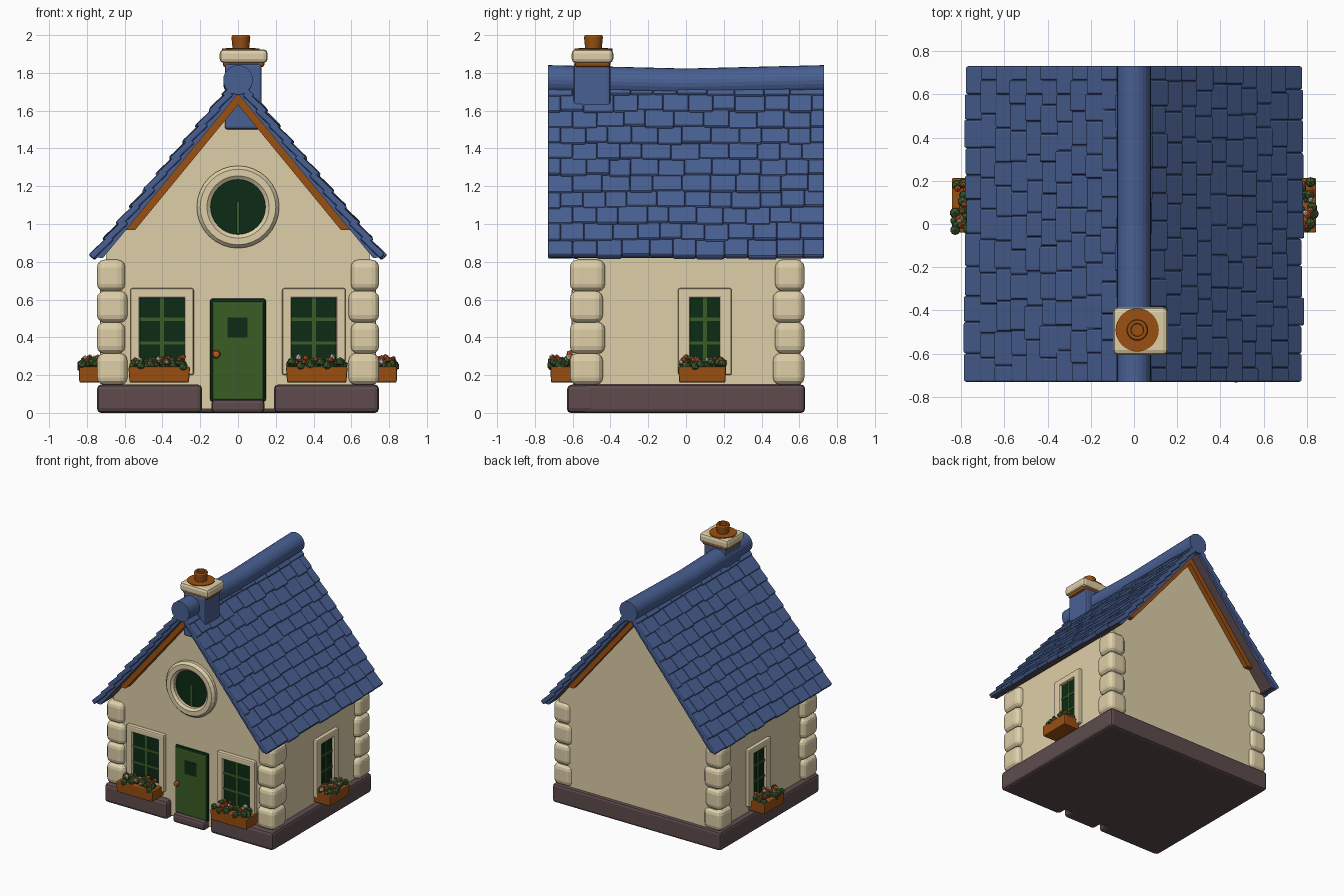
import bpy, bmesh, math, random
from mathutils import Matrix, Vector

if "Cube" in bpy.data.objects:
    bpy.data.objects.remove(bpy.data.objects["Cube"])
random.seed(4)


def material(name, *rgb):
    lin = [((c / 255 + 0.055) / 1.055) ** 2.4 for c in rgb] + [1]
    m = bpy.data.materials.new(name)
    m.use_nodes = True
    m.diffuse_color = lin
    m.node_tree.nodes["Principled BSDF"].inputs["Base Color"].default_value = lin
    return m


CREAM = material("cream plaster", 222, 207, 169)
BLUE = material("slate blue", 73, 96, 147)
PLUM = material("plum stone", 94, 75, 77)
BROWN = material("warm brown wood", 154, 80, 18)
GREEN = material("door green", 58, 93, 38)
GLASS = material("dark green glass", 12, 44, 21)
LEAF = material("leaf green", 62, 92, 48)
ORANGE = material("orange petals", 190, 88, 34)
WHITE = material("pale petals", 224, 214, 200)

I = Matrix.Identity(4)


def finish(bm, name, *mats):
    bmesh.ops.recalc_face_normals(bm, faces=bm.faces)
    me = bpy.data.meshes.new(name)
    bm.to_mesh(me)
    bm.free()
    for m in mats:
        me.materials.append(m)
    ob = bpy.data.objects.new(name, me)
    bpy.context.collection.objects.link(ob)
    return ob


def soften(bm, amount, segments=2):
    if amount:
        bmesh.ops.bevel(bm, geom=bm.edges[:], offset=amount, segments=segments,
                        affect='EDGES', profile=0.5, clamp_overlap=True)


def box(name, x, y, z, mat, bevel=0.0, frame=I, segments=2, flare=0.0):
    """Box from three (low, high) ranges; flare widens its top."""
    bm = bmesh.new()
    bmesh.ops.create_cube(bm, size=1)
    for v in bm.verts:
        wide = 1 + flare * (v.co.z > 0)
        v.co = [(a + b) / 2 + c * (b - a) * k
                for (a, b), c, k in zip((x, y, z), v.co, (wide, wide, 1))]
    soften(bm, bevel, segments)
    bm.transform(frame)
    return finish(bm, name, mat)


def gable(name, half, y, mats, bevel=0.0):
    """Extrudes a left-right symmetric (x, z) outline from y[0] to y[1]."""
    outline = half + [(-px, pz) for px, pz in reversed(half) if px > 0]
    bm = bmesh.new()
    face = bm.faces.new([bm.verts.new((px, y[0], pz)) for px, pz in outline])
    ext = bmesh.ops.extrude_face_region(bm, geom=[face])["geom"]
    verts = [g for g in ext if isinstance(g, bmesh.types.BMVert)]
    bmesh.ops.translate(bm, verts=verts, vec=(0, y[1] - y[0], 0))
    soften(bm, bevel)
    bmesh.ops.recalc_face_normals(bm, faces=bm.faces)
    if len(mats) > 1:
        for f in bm.faces:
            f.material_index = int(f.normal.z < -0.1)
    return finish(bm, name, *mats)


def lathe(name, profile, loc, mat, forward=False):
    """Spins (radius, height) points; forward turns the axis to the front."""
    bm = bmesh.new()
    vs = [bm.verts.new((r, 0, h)) for r, h in profile]
    es = [bm.edges.new(p) for p in zip(vs, vs[1:])]
    bmesh.ops.spin(bm, geom=vs + es, cent=(0, 0, 0), axis=(0, 0, 1),
                   angle=math.tau, steps=32)
    bmesh.ops.remove_doubles(bm, verts=bm.verts, dist=0.0005)
    turn = Matrix.Rotation(math.pi / 2, 4, 'X') if forward else I
    bm.transform(Matrix.Translation(loc) @ turn)
    return finish(bm, name, mat)


# Foundation, doorstep and walls
FRONT, BACK, SIDE = -0.575, 0.605, 0.70
box("foundation", (-0.745, 0.745), (-0.55, 0.63), (0, 0.15), PLUM, 0.02)
for s, side in ((1, "left"), (-1, "right")):
    box(side + "_front_foundation", sorted((s * 0.19, s * 0.747)), (-0.63, -0.48),
        (0, 0.15), PLUM, 0.025)
box("doorstep", (-0.14, 0.14), (-0.63, -0.5), (0, 0.072), PLUM, 0.02)
gable("walls", [(SIDE, 0.02), (SIDE, 0.85), (0, 1.70)], (FRONT, BACK), [CREAM])

# Rounded corner stones
for s, side in ((1, "left"), (-1, "right")):
    for end, outer, inner in (("front", -0.615, -0.44), ("back", 0.627, 0.46)):
        for k in range(4):
            grow = 0.012 * (k % 2)
            z0 = 0.148 + k * 0.165
            box(f"{side}_{end}_corner_stone_{k + 1}",
                sorted((s * (0.585 + grow), s * 0.747)),
                sorted((outer, inner + grow)), (z0, z0 + 0.168), CREAM, 0.04, segments=3)

# Roof deck and barge boards
PITCH = 1.217
gable("roof_deck", [(0.735, 0.796), (0.765, 0.83), (0, 1.755)][::1] + [],
      (-0.715, 0.715), [BLUE, PLUM]).data.name = "roof_deck_solid"
bpy.data.objects.remove(bpy.data.objects["roof_deck"])


def chevron(name, x_end, top, drop, y, mats):
    """Bent plank following both roof slopes, hanging below z = top at the ridge."""
    bm = bmesh.new()
    outline = [(-x_end, top - PITCH * x_end), (0, top), (x_end, top - PITCH * x_end),
               (x_end - 0.05, top - drop - PITCH * (x_end - 0.05)), (0, top - drop),
               (0.05 - x_end, top - drop - PITCH * (x_end - 0.05))]
    rings = [[bm.verts.new((px, yy, pz)) for px, pz in outline] for yy in y]
    for i in range(6):
        j = (i + 1) % 6
        bm.faces.new((rings[0][i], rings[0][j], rings[1][j], rings[1][i]))
    for r in rings:
        bm.faces.new((r[0], r[1], r[4], r[5]))
        bm.faces.new((r[1], r[2], r[3], r[4]))
    bmesh.ops.recalc_face_normals(bm, faces=bm.faces)
    if len(mats) > 1:
        for f in bm.faces:
            f.material_index = int(f.normal.z < -0.1)
    return finish(bm, name, *mats)


chevron("roof_deck", 0.765, 1.755, 0.065, (-0.715, 0.715), [BLUE, PLUM])
chevron("front_barge_board", 0.595, 1.693, 0.062, (-0.645, FRONT + 0.01), [BROWN])
chevron("back_barge_board", 0.595, 1.693, 0.062, (BACK - 0.01, 0.645), [BROWN])

# Overlapping roof tiles, one mesh per slope
SLOPE = Matrix.Translation((0, 0, 1.795)) @ Matrix.Rotation(math.atan(PITCH), 4, 'Y')
for side, turn in (("left", 0), ("right", math.pi)):
    bm = bmesh.new()
    for row in range(11):
        y = -0.73
        width = 0.13 * (0.5 if row % 2 else 1)
        while y < 0.72:
            end = 0.73 if y + width > 0.67 else y + width
            low = 1.24 - row * 0.11 + random.uniform(-0.01, 0.006)
            lift = random.uniform(-0.005, 0.004)
            bmesh.ops.create_cube(bm, size=1, matrix=SLOPE @ Matrix.Translation(
                (low - 0.075, (y + end) / 2, lift - 0.0265))
                @ Matrix.Rotation(-0.12, 4, 'Y')
                @ Matrix.Diagonal((0.15, end - y, 0.035, 1)))
            y, width = end, random.uniform(0.11, 0.16)
    soften(bm, 0.009)
    bm.transform(Matrix.Rotation(turn, 4, 'Z'))
    finish(bm, side + "_roof_tiles", BLUE)

# Ridge roll with a slight sag
bm = bmesh.new()
bmesh.ops.create_cone(bm, cap_ends=True, segments=24, radius1=0.078, radius2=0.078,
                      depth=1.46, matrix=Matrix.Rotation(math.pi / 2, 4, 'X'))
bmesh.ops.bisect_plane(bm, geom=bm.verts[:] + bm.edges[:] + bm.faces[:],
                       plane_co=(0, 0, 0), plane_no=(0, 1, 0))
for v in bm.verts:
    v.co.z += 1.745 + 0.018 * (abs(v.co.y) / 0.73) ** 2
finish(bm, "ridge_roll", BLUE)

# Chimney
box("chimney_stack", (-0.07, 0.125), (-0.595, -0.4), (1.5, 1.85), BLUE, 0.015)
box("chimney_collar", (-0.08, 0.14), (-0.59, -0.4), (1.83, 1.87), BROWN, 0.015)
box("chimney_cap", (-0.097, 0.157), (-0.605, -0.385), (1.852, 1.925), CREAM, 0.022)
POT = (0.015, -0.49, 0)
lathe("chimney_pot_base", [(0, 1.9), (0.1, 1.9), (0.1, 1.93), (0, 1.932)], POT, BROWN)
lathe("chimney_pot", [(0, 1.92), (0.043, 1.92), (0.05, 1.99), (0.045, 2.0),
                      (0.03, 2.0), (0.028, 1.985), (0, 1.985)], POT, BROWN)

# Door with small pane and knob
box("door_surround", (-0.147, 0.147), (FRONT - 0.012, FRONT + 0.03), (0.06, 0.605), GLASS, 0.01)
box("door", (-0.136, 0.136), (FRONT - 0.02, FRONT + 0.03), (0.065, 0.59), GREEN, 0.01)
box("door_pane", (-0.055, 0.05), (FRONT - 0.024, FRONT - 0.018), (0.4, 0.505), GLASS)
lathe("door_knob", [(0, 0), (0.012, 0), (0.022, 0.02), (0.016, 0.035), (0, 0.04)],
      (-0.115, FRONT - 0.018, 0.31), ORANGE, True)

# Round gable window
ROUND = (0, FRONT, 1.09)
lathe("round_window_frame", [(0.218, -0.01), (0.218, 0.025), (0.2, 0.045), (0.165, 0.045),
                             (0.145, 0.03), (0.145, -0.01)], ROUND, CREAM, True)
lathe("round_window_glass", [(0, 0.006), (0.15, 0.006), (0.15, -0.01)], ROUND, GLASS, True)
box("round_window_bar", (-0.009, 0.009), (FRONT - 0.014, FRONT), (0.95, 1.12), GREEN)


def planter(name, half, frame):
    """Wooden trough filled with leaves and flowers."""
    box(name + "_trough", (-half, half), (-0.14, 0.01), (0.16, 0.245), BROWN, 0.008,
        frame, flare=0.04)
    bm = bmesh.new()
    for k in range(44):
        flower = k >= 28
        spot = Vector((random.uniform(-half, half) * 0.95, random.uniform(-0.135, -0.02),
                       random.uniform(0.268, 0.295) if flower else random.uniform(0.24, 0.272)))
        new = bmesh.ops.create_icosphere(
            bm, subdivisions=1, radius=random.uniform(0.012, 0.019) if flower else 0.026,
            matrix=Matrix.Translation(spot))["verts"]
        for f in {f for v in new for f in v.link_faces}:
            f.material_index = (1 + (k % 4 == 0)) if flower else 0
    bm.transform(frame)
    finish(bm, name + "_flowers", LEAF, ORANGE, WHITE)


def window(name, half, pane, frame):
    """Framed window with glazing bars; local -y points out of the wall."""
    out = (-0.03, 0.01)
    for s, part in ((1, "a"), (-1, "b")):
        box(f"{name}_jamb_{part}", sorted((s * pane, s * half)), out, (0.2, 0.66),
            CREAM, 0.01, frame)
    box(name + "_head", (-half, half), out, (0.608, 0.66), CREAM, 0.01, frame)
    box(name + "_sill", (-half, half), out, (0.2, 0.25), CREAM, 0.01, frame)
    box(name + "_glass", (-pane, pane), (-0.006, 0.01), (0.24, 0.615), GLASS, 0, frame)
    box(name + "_upright_bar", (-0.01, 0.01), (-0.013, 0), (0.24, 0.615), GREEN, 0, frame)
    for k, z in enumerate((0.37, 0.495)):
        box(f"{name}_cross_bar_{k + 1}", (-pane, pane), (-0.013, 0), (z - 0.009, z + 0.009),
            GREEN, 0, frame)


# Windows and planters on the front and both sides
for s, side in ((1, "left"), (-1, "right")):
    window(side + "_front_window", 0.168, 0.118, Matrix.Translation((s * 0.402, FRONT, 0)))
    planter(side + "_front_planter", 0.157, Matrix.Translation((s * 0.417, FRONT, 0)))
    spin = Matrix.Rotation(s * math.pi / 2, 4, 'Z')
    window(side + "_side_window", 0.142, 0.078, Matrix.Translation((s * SIDE, 0.1, 0)) @ spin)
    planter(side + "_side_planter", 0.122, Matrix.Translation((s * SIDE, 0.086, 0)) @ spin)

# Smooth rounded parts, keep hard edges
for ob in bpy.context.view_layer.objects:
    ob.select_set(ob.type == 'MESH')
    if ob.type == 'MESH':
        bpy.context.view_layer.objects.active = ob
bpy.ops.object.shade_smooth_by_angle(angle=math.radians(35))
